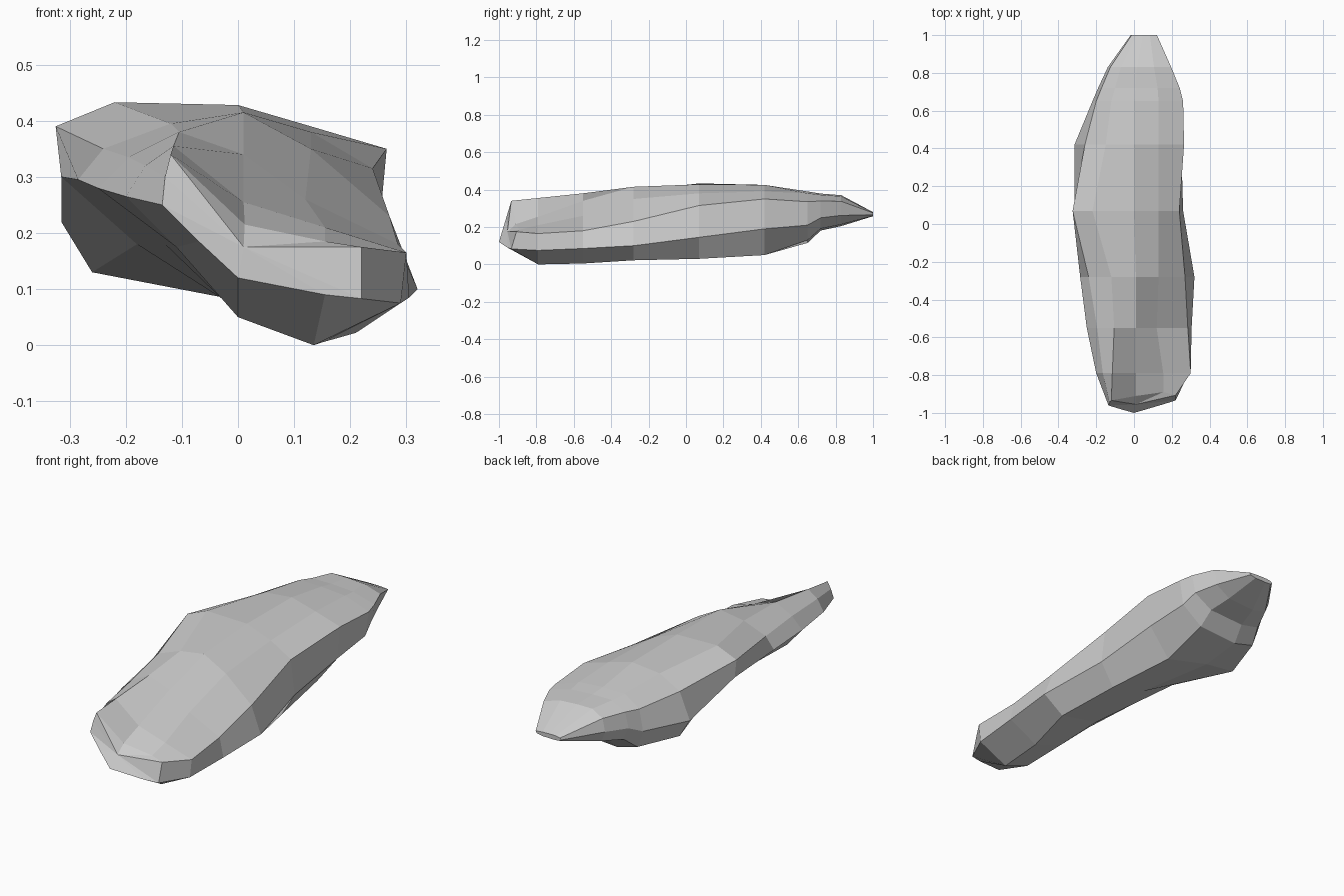
import bpy, bmesh

# Rock cross-sections (y, then x,z pairs clockwise from the underside)
sections = [
    (-1.0, [(.155, .09), (0, .12), (-.07, .185), (-.135, .25), (-.13, .3),
            (-.12, .34), (.012, .215), (.155, .185), (.22, .175), (.22, .083)]),
    (-0.79, [(.135, 0), (0, .05), (-.11, .175), (-.2, .265), (-.165, .32),
             (-.115, .355), (.01, .255), (.155, .21), (.3, .165), (.29, .075)]),
    (-0.55, [(.15, .005), (0, .055), (-.11, .18), (-.25, .28), (-.195, .335),
             (-.105, .38), (.01, .34), (.12, .26), (.285, .18), (.305, .085)]),
    (-0.28, [(.21, .022), (0, .065), (-.13, .18), (-.285, .295), (-.24, .35),
             (-.12, .395), (.01, .415), (.13, .35), (.27, .23), (.32, .1)]),
    (0.07, [(.19, .03), (0, .08), (-.18, .18), (-.315, .3), (-.325, .39),
            (-.22, .433), (0, .428), (.13, .38), (.24, .315), (.26, .145)]),
    (0.42, [(.14, .05), (-.1, .11), (-.26, .13), (-.315, .22), (-.26, .35),
            (-.15, .41), (0, .425), (.13, .39), (.265, .35), (.25, .19)]),
    (0.65, [(.13, .13), (-.08, .115), (-.19, .145), (-.22, .23), (-.2, .335),
            (-.12, .39), (0, .39), (.13, .38), (.26, .335), (.24, .21)]),
]


def shrink(ring, cx, cz, fx, fz):
    return [(cx + (x - cx) * fx, cz + (z - cz) * fz) for x, z in ring]


# Rear overhang tapering to a flat chisel tip
rear = sections[-1][1]
rings = sections + [(0.72, shrink(rear, .08, .35, .9, .72)),
                    (0.83, shrink(rear, .05, .34, .7, .6)),
                    (1.0, shrink(rear, .065, .27, .29, .08))]

bm = bmesh.new()
loops = []
for k, (y, ring) in enumerate(rings):
    # The nose section leans back towards the top and right
    loops.append([bm.verts.new((x, y + (.35 * max(x, 0) + .3 * (z - .12) if k == 0 else 0), z))
                  for x, z in ring])
n = len(rear)
for a, b in zip(loops, loops[1:]):
    for i in range(n):
        j = (i + 1) % n
        bm.faces.new((a[i], a[j], b[j], b[i]))

# Pull the upper front corner back to form the sloping brow
loops[0][6].co.y = -.91
loops[0][7].co.y = -.89

# Faceted nose and closed tip
nose = bm.verts.new((.01, -.955, .175))
for i in range(n):
    bm.faces.new((loops[0][i], loops[0][(i + 1) % n], nose))
bm.faces.new(loops[-1])

bmesh.ops.recalc_face_normals(bm, faces=bm.faces)
mesh = bpy.data.meshes.new("rock")
bm.to_mesh(mesh)
bm.free()
bpy.context.collection.objects.link(bpy.data.objects.new("rock", mesh))
